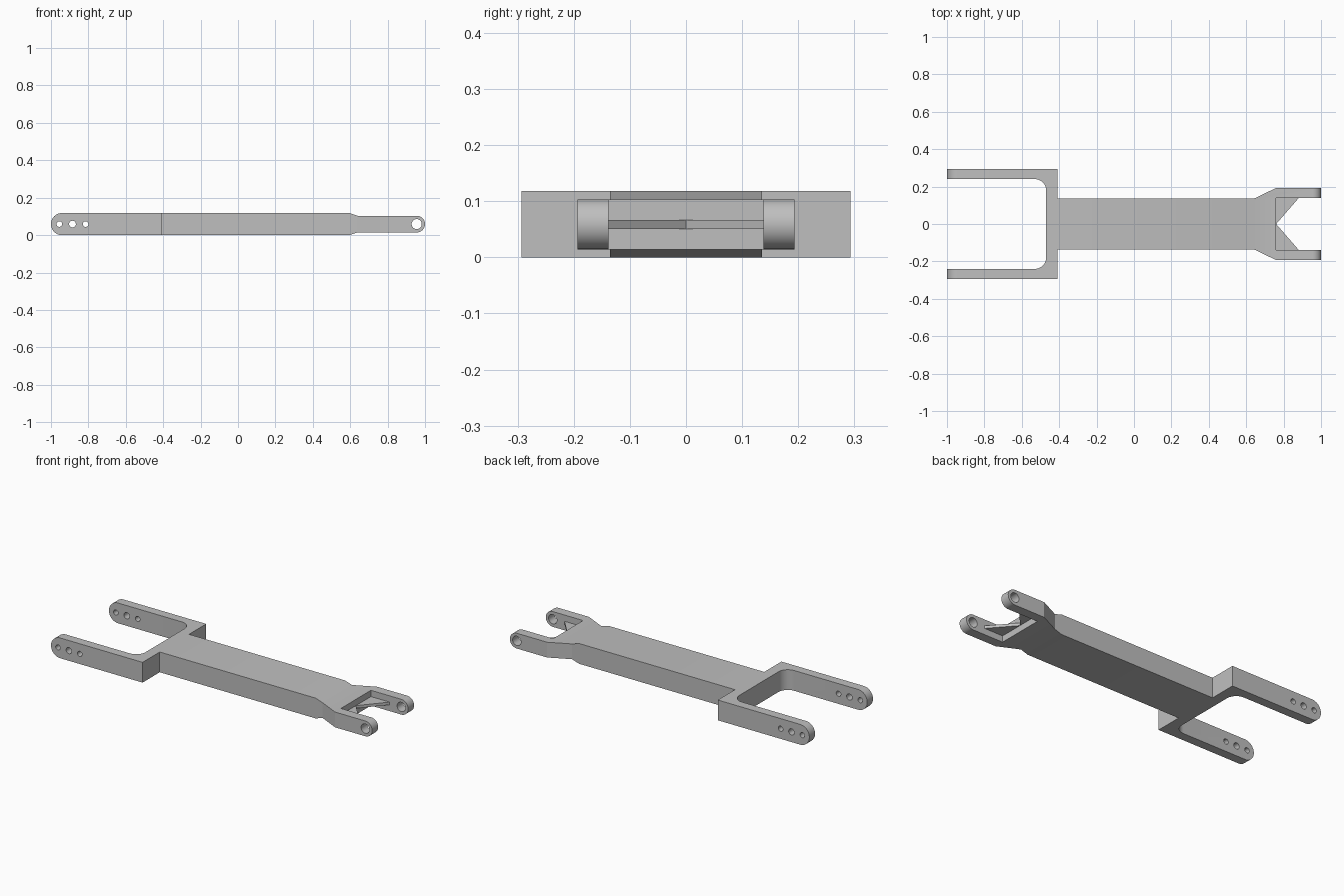
import bpy
import bmesh
from math import sin, cos, pi, radians
from mathutils import Vector

default = bpy.data.objects.get("Cube")
if default:
    bpy.data.objects.remove(default, do_unlink=True)

metal = bpy.data.materials.new("plain_grey")
metal.use_nodes = True
GREY = (0.52, 0.52, 0.52, 1)
metal.diffuse_color = GREY
metal.node_tree.nodes["Principled BSDF"].inputs["Base Color"].default_value = GREY

HEIGHT = 0.118
MID = HEIGHT / 2


def arc(cx, cy, r, start, end, steps):
    angles = [radians(start + (end - start) * i / steps) for i in range(steps + 1)]
    return [(cx + r * cos(a), cy + r * sin(a)) for a in angles]


def prism(name, outline, low, high, axis="z"):
    """Extrude an outline in xy along z, or an outline in xz along y."""
    place = (lambda a, b, c: (a, b, c)) if axis == "z" else (lambda a, b, c: (a, c, b))
    bm = bmesh.new()
    face = bm.faces.new([bm.verts.new(place(a, b, low)) for a, b in outline])
    grown = bmesh.ops.extrude_face_region(bm, geom=[face])["geom"]
    moved = [v for v in grown if isinstance(v, bmesh.types.BMVert)]
    bmesh.ops.translate(bm, verts=moved, vec=Vector(place(0, 0, high - low)))
    bmesh.ops.recalc_face_normals(bm, faces=bm.faces)
    mesh = bpy.data.meshes.new(name)
    bm.to_mesh(mesh)
    bm.free()
    mesh.materials.append(metal)
    obj = bpy.data.objects.new(name, mesh)
    bpy.context.collection.objects.link(obj)
    return obj


def cut(target, tool, operation):
    tool.hide_render = True
    mod = target.modifiers.new("cut", "BOOLEAN")
    mod.operation, mod.object, mod.solver = operation, tool, "EXACT"
    bpy.context.view_layer.objects.active = target
    bpy.ops.object.modifier_apply(modifier=mod.name)
    bpy.data.objects.remove(tool, do_unlink=True)


# Plan of the arm: wide fork, beam, flared narrow fork (half, then mirrored)
half = arc(-0.53, 0.18, 0.06, 0, 90, 12) + [
    (-1.1, 0.24), (-1.1, 0.293), (-0.41, 0.293), (-0.41, 0.135), (0.64, 0.135),
    (0.76, 0.193), (1.1, 0.193), (1.1, 0.138), (0.76, 0.138)]
plan = half + [(x, -y) for x, y in reversed(half)]
arm = prism("forked_arm", plan, -0.1, 0.3)

# Side profile: rounded ends, thinner towards the narrow fork
LUG = 0.0445
side = (arc(-1 + MID, MID, MID, 90, 270, 32)
        + [(0.595, 0), (0.64, MID - LUG)]
        + arc(1 - LUG, MID, LUG, -90, 90, 32)
        + [(0.64, MID + LUG), (0.595, HEIGHT)])
cut(arm, prism("side_profile", side, -0.5, 0.5, "y"), "INTERSECT")

# Pin holes through both forks
for x, r in ((-0.955, 0.015), (-0.885, 0.018), (-0.815, 0.015), (1 - LUG, 0.027)):
    circle = arc(x, MID, r, 0, 360, 32)[:-1]
    cut(arm, prism("hole_cutter", circle, -0.6, 0.6, "y"), "DIFFERENCE")

# Thin triangular gussets in the corners of the narrow fork
parts = [arm]
for label, s in (("left", 1), ("right", -1)):
    tri = [(0.75, 0), (0.76, 0), (0.88, s * 0.138), (0.88, s * 0.145), (0.75, s * 0.145)]
    parts.append(prism(label + "_gusset", tri, MID - 0.008, MID + 0.008))

for obj in parts:
    bpy.ops.object.select_all(action="DESELECT")
    obj.select_set(True)
    bpy.context.view_layer.objects.active = obj
    bpy.ops.object.shade_smooth_by_angle(angle=radians(25))
